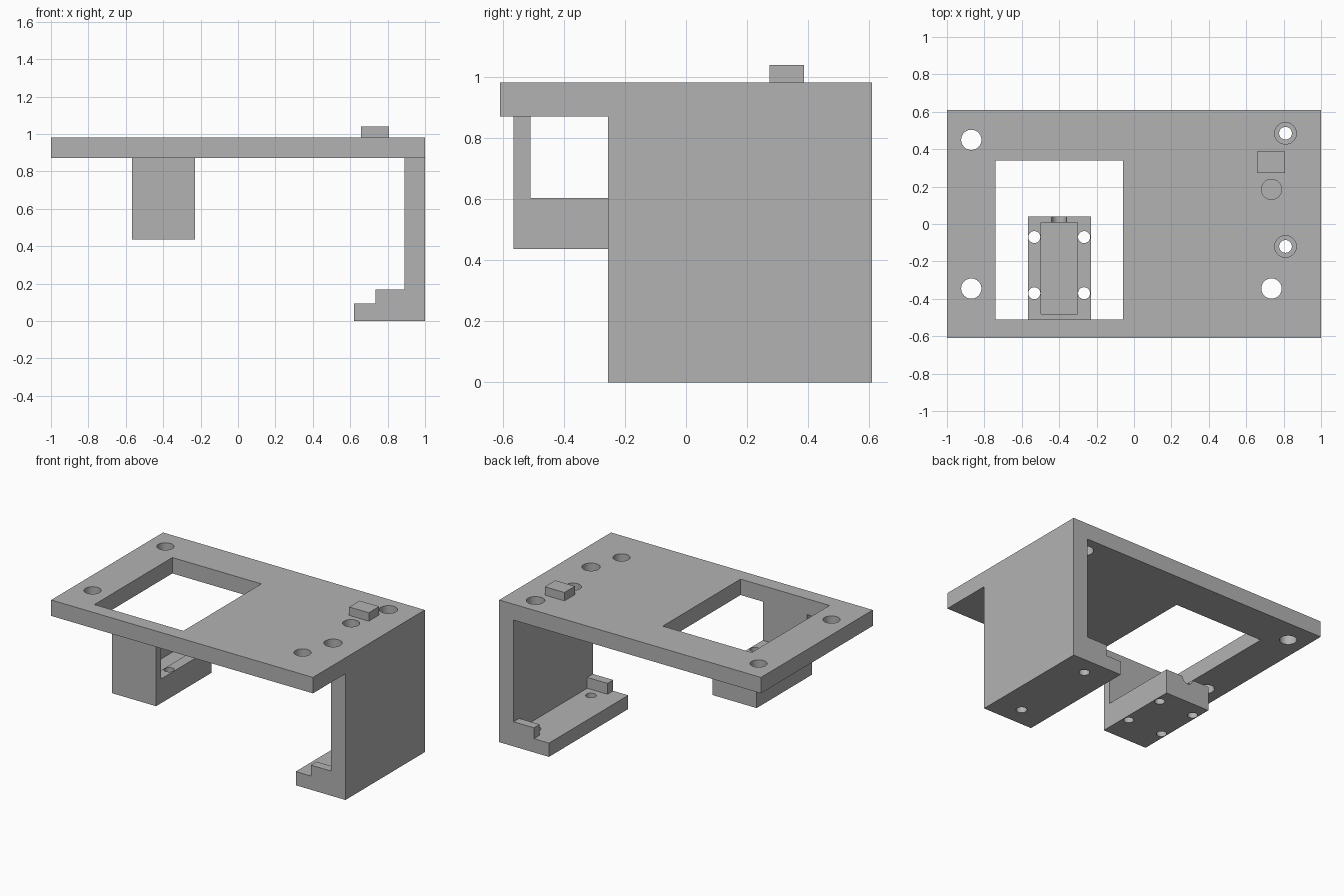
import bpy, bmesh
from mathutils import Matrix, Vector

cube = bpy.data.objects.get("Cube")
if cube:
    bpy.data.objects.remove(cube, do_unlink=True)

grey = bpy.data.materials.new("mid grey")
grey.use_nodes = True
color = (0.45, 0.45, 0.45, 1)
grey.diffuse_color = color
grey.node_tree.nodes["Principled BSDF"].inputs["Base Color"].default_value = color


def add_object(name, bm):
    bmesh.ops.recalc_face_normals(bm, faces=bm.faces)
    mesh = bpy.data.meshes.new(name)
    bm.to_mesh(mesh)
    bm.free()
    mesh.materials.append(grey)
    obj = bpy.data.objects.new(name, mesh)
    bpy.context.collection.objects.link(obj)
    return obj


def box(name, x, y, z):
    bm = bmesh.new()
    lo, hi = Vector((x[0], y[0], z[0])), Vector((x[1], y[1], z[1]))
    bmesh.ops.create_cube(bm, size=1, matrix=Matrix.Translation((lo + hi) / 2)
                          @ Matrix.Diagonal((*(hi - lo), 1)))
    return add_object(name, bm)


def extrude(name, points, vector):
    bm = bmesh.new()
    face = bm.faces.new([bm.verts.new(p) for p in points])
    result = bmesh.ops.extrude_face_region(bm, geom=[face])
    verts = [v for v in result["geom"] if isinstance(v, bmesh.types.BMVert)]
    bmesh.ops.translate(bm, verts=verts, vec=vector)
    return add_object(name, bm)


def cylinder(name, center, radius, depth, axis="Z"):
    bm = bmesh.new()
    turn = Matrix.Rotation(1.5707963, 4, "X") if axis == "Y" else Matrix()
    bmesh.ops.create_cone(bm, cap_ends=True, segments=40, radius1=radius, radius2=radius,
                          depth=depth, matrix=Matrix.Translation(center) @ turn)
    return add_object(name, bm)


def cut(obj, cutters):
    bpy.context.view_layer.objects.active = obj
    for cutter in cutters:
        cutter.hide_render = True
        mod = obj.modifiers.new("cut", "BOOLEAN")
        mod.operation, mod.solver, mod.object = "DIFFERENCE", "EXACT", cutter
        bpy.ops.object.modifier_apply(modifier=mod.name)
        bpy.data.objects.remove(cutter, do_unlink=True)
    bpy.ops.object.select_all(action="DESELECT")
    obj.select_set(True)
    bpy.ops.object.shade_smooth_by_angle()


BOTTOM, TOP = 0.872, 0.982       # plate underside and upper face
SCREWS = [(0.81, 0.485), (0.81, -0.12)]

# Top plate with window, mounting holes and screwdriver access holes
plate = box("top_plate", (-1, 1), (-0.61, 0.61), (BOTTOM, TOP))
cutters = [box("window_cutter", (-0.74, -0.06), (-0.51, 0.34), (0.8, 1.1))]
for x, y in [(-0.87, 0.45), (-0.87, -0.345), (0.735, -0.345), (0.735, 0.185)]:
    cutters.append(cylinder("mount_cutter", (x, y, 0.93), 0.054, 0.4))
for x, y in SCREWS:
    cutters.append(cylinder("access_cutter", (x, y, 0.93), 0.058, 0.4))
cut(plate, cutters)

# Locating peg on the plate
box("locating_peg", (0.658, 0.808), (0.273, 0.387), (TOP, 1.04))

# Side leg with its foot
leg = extrude("side_leg", [(x, -0.255, z) for x, z in
              [(0.62, 0), (1, 0), (1, BOTTOM), (0.89, BOTTOM), (0.89, 0.095), (0.62, 0.095)]],
              (0, 0.865, 0))
cut(leg, [cylinder("screw_cutter", (x, y, 0.05), 0.034, 0.3) for x, y in SCREWS])

# End stops on the foot
for name, y in [("front_stop", (-0.255, -0.193)), ("back_stop", (0.548, 0.61))]:
    box(name, (0.735, 0.89), y, (0.095, 0.17))

# Hanging tray with pocket, cable notch and screw holes
tray = extrude("hanging_tray", [(-0.568, y, z) for y, z in
               [(-0.565, BOTTOM), (-0.565, 0.437), (0.04, 0.437), (0.04, 0.605),
                (-0.51, 0.605), (-0.51, BOTTOM)]], (0.338, 0, 0))
cutters = [box("pocket_cutter", (-0.497, -0.303), (-0.48, 0.007), (0.525, 0.7)),
           cylinder("notch_cutter", (-0.4, 0.0, 0.605), 0.04, 0.2, "Y")]
for x in (-0.533, -0.267):
    for y in (-0.07, -0.37):
        cutters.append(cylinder("tray_screw_cutter", (x, y, 0.52), 0.032, 0.4))
cut(tray, cutters)
